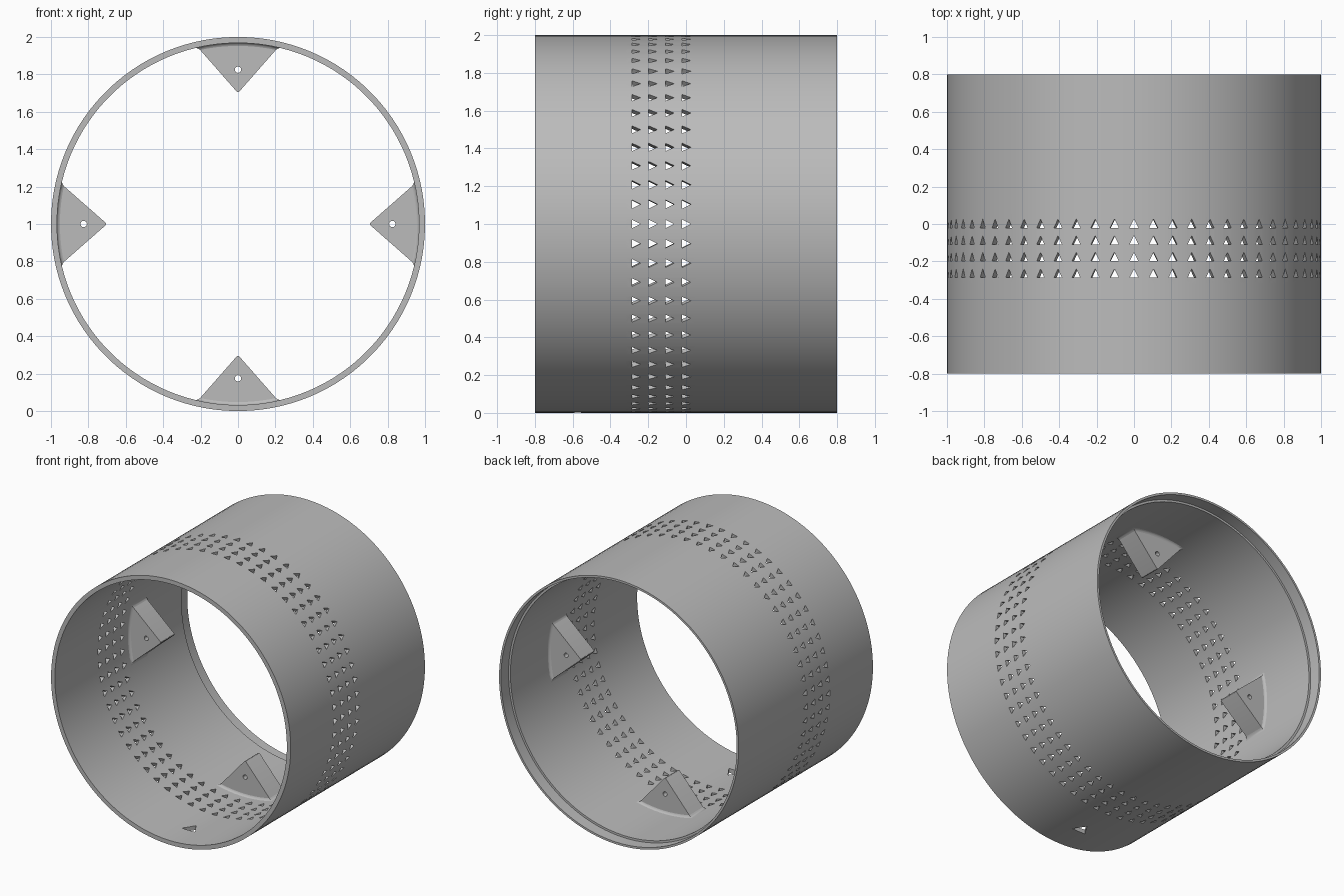
import bpy, bmesh, math
from math import sin, cos, pi, radians
from mathutils import Matrix, Vector

if "Cube" in bpy.data.objects:
    bpy.data.objects.remove(bpy.data.objects["Cube"])

grey = bpy.data.materials.new("plain_grey")
grey.use_nodes = True
grey.diffuse_color = (0.5, 0.5, 0.5, 1)
grey.node_tree.nodes["Principled BSDF"].inputs["Base Color"].default_value = (0.5, 0.5, 0.5, 1)

AXIS = Matrix.Translation((0, 0, 1))      # tube axis runs along y at z = 1
OUTER, INNER, LIP = 1.0, 0.968, 0.984
TIP, SLOPE = 0.7, 0.878                   # bracket tip radius, side slope
FRONT, BACK = 0.085, 0.25                 # bracket extent along y


def finish(bm, name):
    bmesh.ops.recalc_face_normals(bm, faces=bm.faces)
    mesh = bpy.data.meshes.new(name)
    bm.to_mesh(mesh)
    bm.free()
    mesh.materials.append(grey)
    obj = bpy.data.objects.new(name, mesh)
    bpy.context.collection.objects.link(obj)
    return obj


def activate(obj):
    bpy.ops.object.select_all(action='DESELECT')
    obj.select_set(True)
    bpy.context.view_layer.objects.active = obj


def cut(obj, cutter):
    activate(obj)
    mod = obj.modifiers.new("cut", 'BOOLEAN')
    mod.operation, mod.solver, mod.object = 'DIFFERENCE', 'EXACT', cutter
    bpy.ops.object.modifier_apply(modifier=mod.name)
    bpy.data.objects.remove(cutter)


def smooth(obj):
    activate(obj)
    bpy.ops.object.shade_smooth_by_angle(angle=radians(30))


def polar(angle, radius, y):
    return Vector((radius * sin(angle), y, radius * cos(angle)))


def prism(bm, lower, upper):
    a = [bm.verts.new(p) for p in lower]
    b = [bm.verts.new(p) for p in upper]
    n = len(a)
    bm.faces.new(a)
    bm.faces.new(b[::-1])
    for i in range(n):
        j = (i + 1) % n
        bm.faces.new((a[i], b[i], b[j], a[j]))
    return a, b


# Tube: closed wall section spun round, with a thinner lip at the back
section = [(OUTER, -0.8), (OUTER, -0.32), (OUTER, 0.06), (OUTER, 0.8), (LIP, 0.8),
           (LIP, 0.71), (INNER, 0.71), (INNER, 0.06), (INNER, -0.32), (INNER, -0.8)]
SEGMENTS = 120
bm = bmesh.new()
rings = [[bm.verts.new(AXIS @ polar(2 * pi * (i + 0.5) / SEGMENTS, r, y)) for r, y in section]
         for i in range(SEGMENTS)]
for i in range(SEGMENTS):
    a, b = rings[i], rings[(i + 1) % SEGMENTS]
    for j in range(len(section)):
        k = (j + 1) % len(section)
        bm.faces.new((a[j], b[j], b[k], a[k]))
tube = finish(bm, "tube")

# Triangular perforations, plus one larger slot underneath near the front
bm = bmesh.new()


def triangle_cutter(angle, y, half, length):
    flat = [(-half, y), (half, y), (0, y + length)]
    turn = AXIS @ Matrix.Rotation(angle, 4, 'Y')
    prism(bm, *[[turn @ Vector((u, v, r)) for u, v in flat] for r in (0.92, 1.05)])


for row in range(4):
    for step in range(60):
        triangle_cutter(radians(6 * step), -0.287 + 0.0887 * row, 0.0235, 0.047)
triangle_cutter(pi, -0.59, 0.055, 0.09)
cut(tube, finish(bm, "hole_cutter"))
smooth(tube)


def half_angle(radius):
    """Angle at which the straight bracket side crosses a given radius."""
    k = SLOPE ** 2
    a, b, c = 1 + k, -2 * TIP * k, k * TIP ** 2 - radius ** 2
    r = (-b + math.sqrt(b * b - 4 * a * c)) / (2 * a)
    return math.atan2((r - TIP) * SLOPE, r)


def skirt_ring(radius, grow):
    """Outline of the bracket foot on the tube wall."""
    h = half_angle(radius) + grow / radius
    n = 10
    angles = [h * (2 * i / n - 1) for i in range(n + 1)]
    return ([polar(t, radius, FRONT - grow) for t in angles]
            + [polar(t, radius, BACK + grow) for t in reversed(angles)])


def bracket(name, angle):
    turn = AXIS @ Matrix.Rotation(angle, 4, 'Y')
    # wedge body with a softly rounded tip
    bm = bmesh.new()
    h = half_angle(0.975)
    outline = [(0, TIP)] + [(0.975 * sin(h * t / 5), 0.975 * cos(h * t / 5))
                            for t in range(-5, 6)]
    a, b = prism(bm, *[[turn @ Vector((u, y, r)) for u, r in outline] for y in (FRONT, BACK)])
    tip = bm.edges.get((a[0], b[0]))
    bmesh.ops.bevel(bm, geom=[tip], offset=0.012, segments=3, profile=0.5, affect='EDGES')
    obj = finish(bm, name)
    # pin hole
    bm = bmesh.new()
    ring = [(0.017 * cos(pi * i / 8), 0.825 + 0.017 * sin(pi * i / 8)) for i in range(16)]
    prism(bm, *[[turn @ Vector((u, y, r)) for u, r in ring] for y in (0, 0.4)])
    cut(obj, finish(bm, "pin_cutter"))
    smooth(obj)
    # fillet where the wedge meets the wall
    bm = bmesh.new()
    loops = [[bm.verts.new(turn @ p) for p in skirt_ring(r, g)]
             for r, g in ((0.952, 0), (0.96, 0.003), (0.966, 0.009), (0.969, 0.018))]
    for lo, hi in zip(loops, loops[1:]):
        for i in range(len(lo)):
            j = (i + 1) % len(lo)
            bm.faces.new((lo[i], hi[i], hi[j], lo[j]))
    smooth(finish(bm, name + "_fillet"))


# Four brackets, a quarter turn apart
for i, side in enumerate(("top", "left", "bottom", "right")):
    bracket(side + "_bracket", i * pi / 2)
